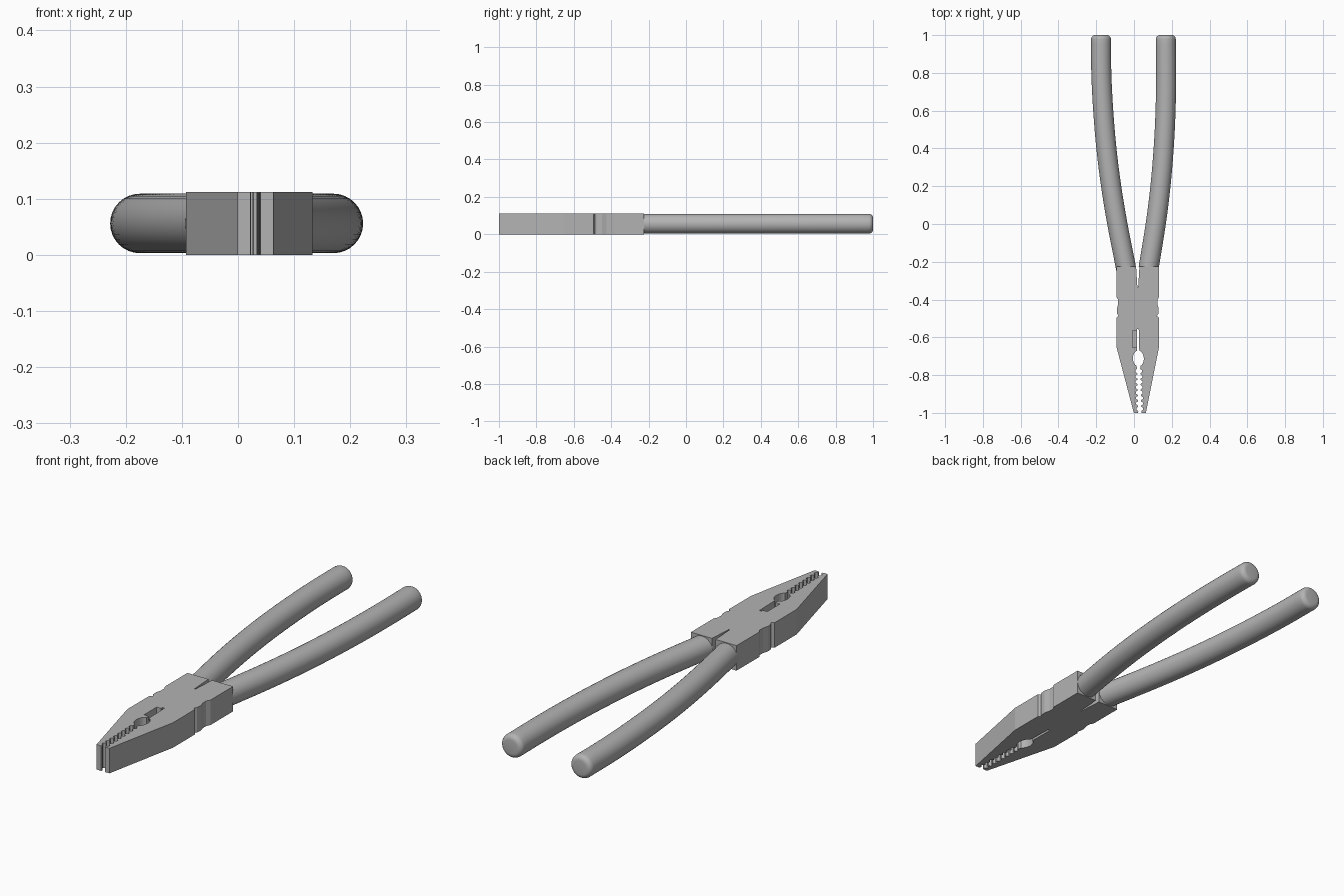
import bpy, bmesh, math
from mathutils import Vector

cube = bpy.data.objects.get("Cube")
if cube:
    bpy.data.objects.remove(cube, do_unlink=True)

HEIGHT = 0.112
AXIS = 0.02      # centre line of the head
RADIUS = 0.053   # handle grip radius

steel = bpy.data.materials.new("plain_grey")
steel.use_nodes = True
grey = (0.45, 0.45, 0.45, 1)
steel.diffuse_color = grey
steel.node_tree.nodes["Principled BSDF"].inputs["Base Color"].default_value = grey


def add_object(name, bm):
    bmesh.ops.recalc_face_normals(bm, faces=bm.faces)
    mesh = bpy.data.meshes.new(name)
    bm.to_mesh(mesh)
    bm.free()
    mesh.materials.append(steel)
    obj = bpy.data.objects.new(name, mesh)
    bpy.context.collection.objects.link(obj)
    return obj


def extrude_profile(name, points, z0, z1):
    bm = bmesh.new()
    face = bm.faces.new([bm.verts.new((x, y, z0)) for x, y in points])
    new = bmesh.ops.extrude_face_region(bm, geom=[face])["geom"]
    verts = [v for v in new if isinstance(v, bmesh.types.BMVert)]
    bmesh.ops.translate(bm, verts=verts, vec=(0, 0, z1 - z0))
    bmesh.ops.triangulate(bm, faces=[f for f in bm.faces if len(f.verts) > 4])
    return add_object(name, bm)


def jaw_axis(y):
    # the bite line leans slightly towards the tip
    return AXIS + 0.011 * max(0, (-0.6 - y) / 0.4)


def half_profile(side):
    # outer edge from the handle end to the tip
    outer = [(0.113, -0.225), (0.113, -0.385), (0.104, -0.402), (0.104, -0.425),
             (0.111, -0.45), (0.109, -0.475), (0.101, -0.487), (0.113, -0.495),
             (0.113, -0.65)]
    pts = [(AXIS + side * x, y) for x, y in outer]
    pts.append((jaw_axis(-1) + side * 0.032, -1.0))
    # toothed bite
    inner = [(0.009, -1.0)]
    pitch = 0.0285
    for i in range(8):
        y = -0.99 + i * pitch
        inner += [(0.008, y), (0.018, y + 0.007), (0.018, y + 0.016), (0.008, y + 0.023)]
    # oval pipe grip
    for i in range(11):
        a = math.radians(-68 + 14.6 * i)
        inner.append((0.029 * math.cos(a), -0.712 + 0.042 * math.sin(a)))
    # narrow cutter slit
    inner += [(0.006, -0.668), (0.005, -0.555)]
    return pts + [(jaw_axis(y) + side * x, y) for x, y in inner]


# Head: both halves joined around the pivot, with a V slit at the back
left, right = half_profile(1), half_profile(-1)
v_slit = [(AXIS - 0.009, -0.225), (AXIS - 0.002, -0.335),
          (AXIS + 0.002, -0.335), (AXIS + 0.009, -0.225)]
head = extrude_profile("head", left + right[::-1] + v_slit, 0, HEIGHT)

# Shallow pocket beside the cutter slit
pocket = extrude_profile("pocket_cutter", [(-0.007, -0.655), (0.021, -0.655),
                         (0.021, -0.565), (-0.007, -0.565)], 0.075, 0.15)
pocket.hide_render = True
cut = head.modifiers.new("pocket", "BOOLEAN")
cut.operation, cut.solver, cut.object = "DIFFERENCE", "EXACT", pocket
bpy.context.view_layer.objects.active = head
bpy.ops.object.modifier_apply(modifier=cut.name)
bpy.data.objects.remove(pocket, do_unlink=True)


def spline(points, steps):
    # smooth path through the given points
    pts = [Vector(p) for p in points]
    pts = [2 * pts[0] - pts[1]] + pts + [2 * pts[-1] - pts[-2]]
    path = []
    for a, b, c, d in zip(pts, pts[1:], pts[2:], pts[3:]):
        for i in range(steps):
            t = i / steps
            path.append(0.5 * (2 * b + (c - a) * t + (2 * a - 5 * b + 4 * c - d) * t * t
                               + (3 * b - a - 3 * c + d) * t ** 3))
    return path + [pts[-2]]


def handle(name, points, sides=32):
    path = spline(points, 4)
    rings = []
    for i, p in enumerate(path):
        tangent = (path[min(i + 1, len(path) - 1)] - path[max(i - 1, 0)]).normalized()
        rings.append((p, tangent, RADIUS))
    # rounded rim at the free end
    end, direction, _ = rings.pop()
    rim = 0.022
    for i in range(6):
        a = math.radians(18 * i)
        rings.append((end + direction * rim * (math.sin(a) - 1), direction,
                      RADIUS - rim * (1 - math.cos(a))))
    bm = bmesh.new()
    loops = []
    for p, t, r in rings:
        across = Vector((t.y, -t.x))
        loop = []
        for k in range(sides):
            a = math.tau * k / sides
            q = p + across * r * math.cos(a)
            loop.append(bm.verts.new((q.x, q.y, HEIGHT / 2 + r * math.sin(a))))
        loops.append(loop)
    for lo, hi in zip(loops, loops[1:]):
        for k in range(sides):
            n = (k + 1) % sides
            bm.faces.new((lo[k], lo[n], hi[n], hi[k]))
    bm.faces.new(loops[0])
    bm.faces.new(loops[-1])
    obj = add_object(name, bm)
    bpy.ops.object.select_all(action="DESELECT")
    obj.select_set(True)
    bpy.context.view_layer.objects.active = obj
    bpy.ops.object.shade_smooth_by_angle(angle=math.radians(35))
    return obj


# Handles: gently bowed grips
handle("right_handle", [(-0.042, -0.235), (-0.088, 0.0), (-0.121, 0.2), (-0.146, 0.4),
                        (-0.163, 0.6), (-0.173, 0.8), (-0.175, 1.0)])
handle("left_handle", [(0.077, -0.235), (0.115, 0.0), (0.14, 0.2), (0.157, 0.4),
                       (0.167, 0.6), (0.17, 0.8), (0.168, 1.0)])
